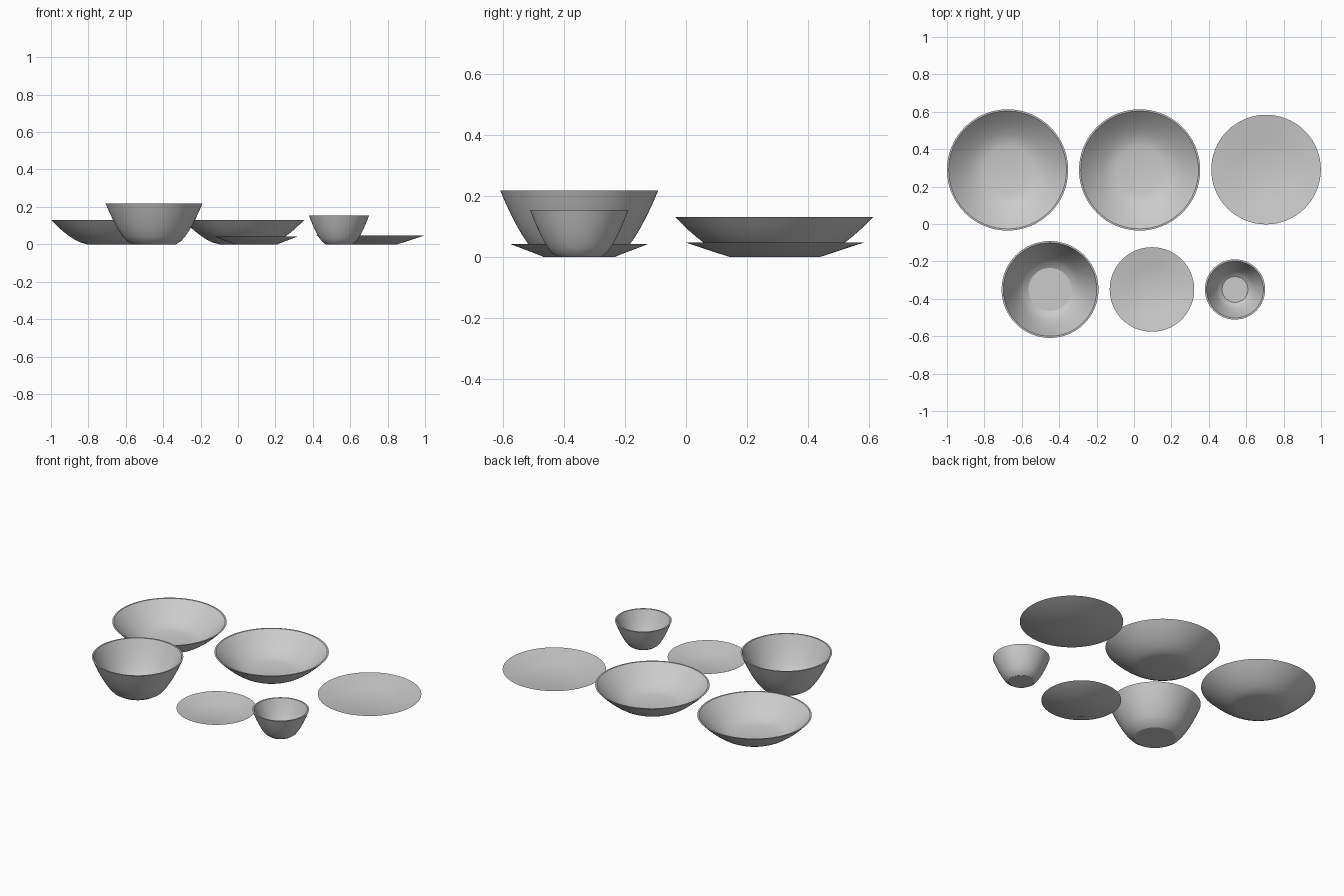
import bpy, bmesh
from math import sin, cos, pi

if "Cube" in bpy.data.objects:
    bpy.data.objects.remove(bpy.data.objects["Cube"])


def lathe(name, profile, x, y, segments=64):
    """Revolve an (r, z) profile that starts and ends on the axis."""
    bm = bmesh.new()
    rings = []
    for r, z in profile:
        if r == 0:
            rings.append([bm.verts.new((0, 0, z))] * segments)
        else:
            rings.append([bm.verts.new((r * cos(2 * pi * i / segments), r * sin(2 * pi * i / segments), z))
                          for i in range(segments)])
    for a, b in zip(rings, rings[1:]):
        for i in range(segments):
            j = (i + 1) % segments
            bm.faces.new(list(dict.fromkeys((a[i], a[j], b[j], b[i]))))
    bmesh.ops.recalc_face_normals(bm, faces=bm.faces)
    mesh = bpy.data.meshes.new(name)
    bm.to_mesh(mesh)
    bm.free()
    ob = bpy.data.objects.new(name, mesh)
    bpy.context.collection.objects.link(ob)
    ob.location = (x, y, 0)
    bpy.ops.object.select_all(action='DESELECT')
    ob.select_set(True)
    bpy.context.view_layer.objects.active = ob
    bpy.ops.object.shade_smooth_by_angle(angle=0.4)


def wall(r0, r1, z0, z1, steps=7, power=0.64):
    """Curved bowl side from the foot (r0, z0) to the rim (r1, z1)."""
    ts = [(i / steps) ** 1.3 for i in range(steps + 1)]
    return [(r0 + (r1 - r0) * t ** power, z0 + (z1 - z0) * t) for t in ts]


def bowl(name, x, y, base, rim, height, t=0.009):
    outer = wall(base, rim, 0, height)
    inner = wall(base - 0.002, rim - t, t, height)
    lathe(name, [(0, 0)] + outer + inner[::-1] + [(0, t)], x, y)


def plate(name, x, y, base, rim, height, t=0.008):
    lathe(name, [(0, 0), (base, 0), (rim, height), (rim - 0.006, height),
                 (base + 0.012, t), (0, t)], x, y)


# back row: two wide bowls and a dinner plate
bowl("wide_bowl_left", -0.676, 0.289, 0.13, 0.324, 0.131)
bowl("wide_bowl_middle", 0.03, 0.289, 0.13, 0.324, 0.131)
plate("dinner_plate", 0.706, 0.291, 0.147, 0.293, 0.048)

# front row: deep bowl, side plate and cup
bowl("deep_bowl", -0.449, -0.35, 0.117, 0.259, 0.218)
plate("side_plate", 0.096, -0.35, 0.114, 0.226, 0.043)
bowl("small_cup", 0.54, -0.35, 0.071, 0.161, 0.154)
